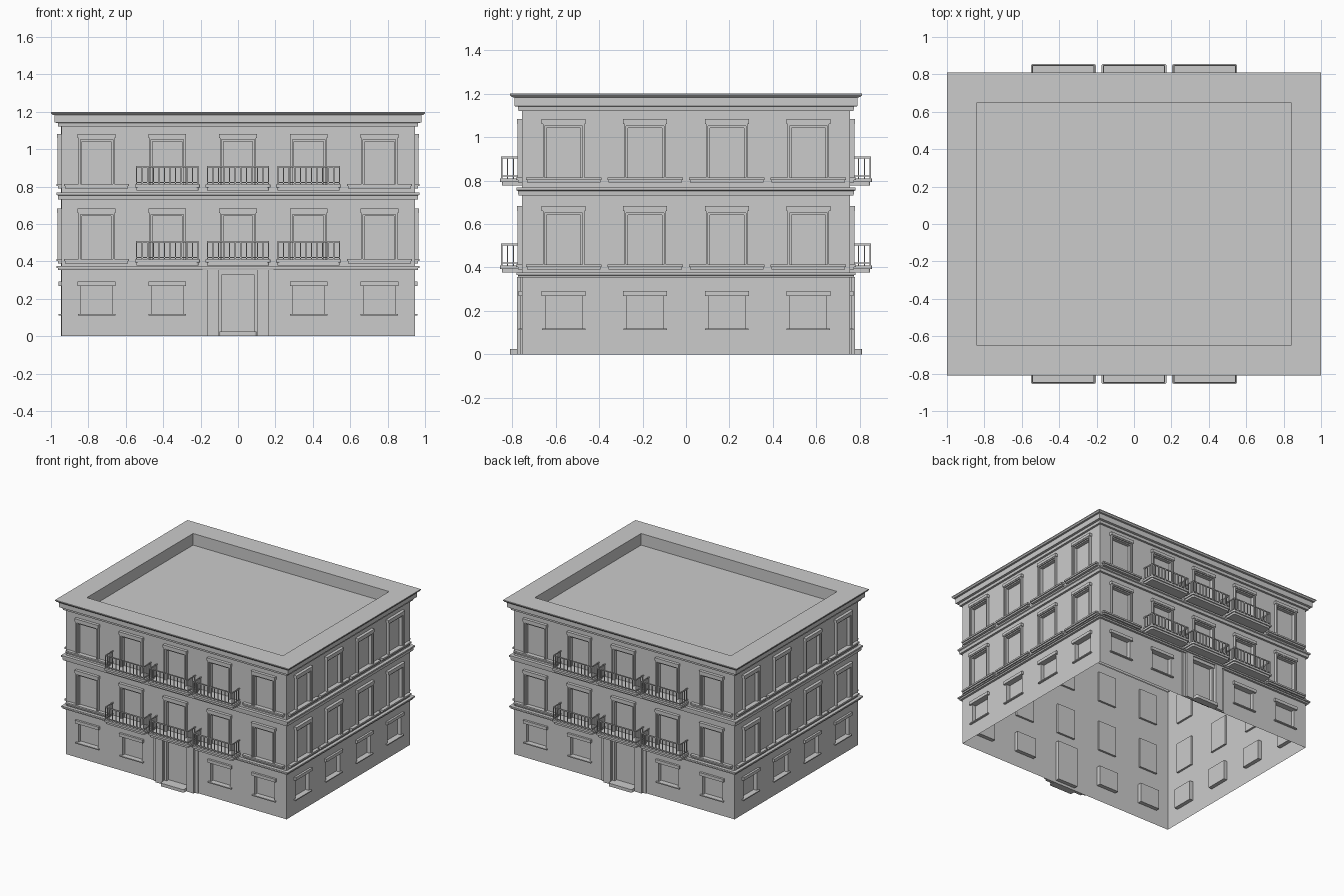
import bpy, bmesh
from math import pi
from mathutils import Matrix, Vector

if "Cube" in bpy.data.objects:
    bpy.data.objects.remove(bpy.data.objects["Cube"])

HX, HY = 0.945, 0.755            # wall half sizes
WIN_FRONT = [-0.756, -0.378, 0, 0.378, 0.756]
WIN_SIDE = [-0.563, -0.188, 0.188, 0.563]
BALCONY = [-0.378, 0, 0.378]
FLOORS = [0.41, 0.81]            # sill-top height of the upper storeys
parts = {}


def part(name):
    return parts.setdefault(name, bmesh.new())


# Facade frames: local (u along wall, d outward, z up)
def facade(k):
    dist = HY if k % 2 == 0 else HX
    return lambda u, d, z: Matrix.Rotation(k * pi / 2, 3, 'Z') @ Vector((u, -dist - d, z))


def quad(bm, F, *pts):
    bm.faces.new([bm.verts.new(F(*p)) for p in pts])


def box(name, F, u0, u1, d0, d1, z0, z1, bevel=0.0):
    bm = part(name)
    v = [bm.verts.new(F(u, d, z)) for z in (z0, z1) for d in (d0, d1) for u in (u0, u1)]
    faces = [(2, 3, 7, 6), (0, 2, 6, 4), (1, 5, 7, 3), (0, 1, 3, 2), (4, 6, 7, 5)]
    if d0 != 0:                  # trim flush on the wall needs no back
        faces.append((0, 4, 5, 1))
    for f in faces:
        bm.faces.new([v[i] for i in f])
    if bevel:                    # round the two outer vertical corners
        edges = [e for e in bm.edges if set(e.verts) in ({v[2], v[6]}, {v[3], v[7]})]
        bmesh.ops.bevel(bm, geom=edges, offset=bevel, segments=3, affect='EDGES', profile=0.5)


# Wall sheet with recessed openings (u0, u1, z0, z1, depth)
def wall(F, half, top, holes):
    bm = part("walls")
    us = sorted({-half, half, *(h[0] for h in holes), *(h[1] for h in holes)})
    zs = sorted({0, top, *(h[2] for h in holes), *(h[3] for h in holes)})
    for a, b in zip(us, us[1:]):
        for c, d in zip(zs, zs[1:]):
            mu, mz = (a + b) / 2, (c + d) / 2
            if not any(h[0] < mu < h[1] and h[2] < mz < h[3] for h in holes):
                quad(bm, F, (a, 0, c), (b, 0, c), (b, 0, d), (a, 0, d))
    for u0, u1, z0, z1, r in holes:
        ring = [(u0, z0), (u1, z0), (u1, z1), (u0, z1)]
        quad(part("panes"), F, *[(u, -r, z) for u, z in ring])
        for i in range(4):
            p, q = ring[i], ring[(i + 1) % 4]
            quad(bm, F, (p[0], 0, p[1]), (q[0], 0, q[1]), (q[0], -r, q[1]), (p[0], -r, p[1]))


# Moulding that runs round the building, profile of (offset, z)
def moulding(name, profile, cap=False):
    bm = part(name)
    loops = [[bm.verts.new((sx * (HX + o), sy * (HY + o), z))
              for sx, sy in ((-1, -1), (1, -1), (1, 1), (-1, 1))] for o, z in profile]
    for A, B in zip(loops, loops[1:]):
        for i in range(4):
            j = (i + 1) % 4
            bm.faces.new((A[i], A[j], B[j], B[i]))
    if cap:
        bm.faces.new(loops[-1])


# Stepped surround and hood of a tall window
def tall_window(F, c, z):
    top = z + 0.25
    for w0, w1, d, up in ((0.087, 0.096, 0.02, 0), (0.078, 0.087, 0.011, 0.009)):
        for s in (-1, 1):
            a, b = sorted((c + s * w0, c + s * w1))
            box("window_frames", F, a, b, 0, d, z, top - up)
    box("window_frames", F, c - 0.087, c + 0.087, 0, 0.011, top - 0.018, top - 0.009)
    box("window_frames", F, c - 0.096, c + 0.096, 0, 0.02, top - 0.009, top)
    box("window_hoods", F, c - 0.101, c + 0.101, 0, 0.023, top, top + 0.022)


# Balcony slab with balustrade
def balcony(F, c, z):
    box("balcony_slabs", F, c - 0.174, c + 0.174, 0, 0.1, z - 0.016, z, 0.01)
    box("balcony_slabs", F, c - 0.166, c + 0.166, 0, 0.092, z - 0.032, z - 0.016, 0.01)
    h, t, w, out = 0.1, 0.003, 0.164, 0.092
    for z0, z1 in ((z + 0.008, z + 0.014), (z + h - 0.008, z + h)):
        box("railings", F, c - w - t, c + w + t, out - t, out + t, z0, z1)
        for s in (-1, 1):
            box("railings", F, c + s * w - t, c + s * w + t, 0, out - t, z0, z1)
    spots = [(c - w + i * 2 * w / 11, out) for i in range(12)]
    spots += [(c + s * w, d) for s in (-1, 1) for d in (0.012, 0.039, 0.066)]
    for u, d in spots:
        box("railings", F, u - t, u + t, d - t, d + t, z, z + h - 0.008)


# Door with pilasters and steps
def portal(F):
    for s in (-1, 1):
        for w0, w1, d, top in ((0.1, 0.19, 0.008, 0.36), (0.103, 0.164, 0.023, 0.357)):
            a, b = sorted((s * w0, s * w1))
            box("door_pilasters", F, a, b, 0, d, 0, top)
    box("door_lintel", F, -0.1, 0.1, 0, 0.008, 0.33, 0.36)
    box("door_steps", F, -0.1, 0.1, 0, 0.055, 0, 0.024, 0.012)


for k in range(4):
    F, front = facade(k), k % 2 == 0
    half, centres = (HX, WIN_FRONT) if front else (HY, WIN_SIDE)
    holes = []
    for c in centres:
        for z in FLOORS:
            holes.append((c - 0.078, c + 0.078, z, z + 0.232, 0.015))
            tall_window(F, c, z)
            if front and c in BALCONY:
                balcony(F, c, z)
            else:                # sill, in two thin steps
                e = 0.174
                box("sills", F, c - e, c + e, 0, 0.026, z - 0.008, z + 0.004)
                box("sills", F, c - e + 0.005, c + e - 0.005, 0, 0.018, z - 0.02, z - 0.008)
        if not (front and c == 0):
            # small ground-floor window
            holes.append((c - 0.084, c + 0.084, 0.118, 0.268, 0.03))
            box("ground_hoods", F, c - 0.101, c + 0.101, 0, 0.016, 0.268, 0.292)
            box("ground_sills", F, c - 0.1, c + 0.1, 0, 0.015, 0.112, 0.12)
    if front:
        holes.append((-0.086, 0.086, 0.02, 0.33, 0.03))
        portal(F)
    wall(F, half, 1.12, holes)

# String courses, crowning cornice and sunken roof
moulding("lower_band", [(0, 0.354), (0.016, 0.354), (0.018, 0.364), (0.025, 0.366), (0.025, 0.376), (0, 0.376)])
moulding("middle_band", [(0, 0.73), (0.016, 0.73), (0.018, 0.752), (0.025, 0.756), (0.025, 0.768), (0, 0.768)])
moulding("cornice_roof", [(0, 1.12), (0.016, 1.12), (0.018, 1.14), (0.035, 1.142), (0.035, 1.182),
                          (0.047, 1.184), (0.055, 1.194), (0.055, 1.2), (-0.105, 1.2), (-0.105, 1.11)], cap=True)

for name, bm in parts.items():
    bmesh.ops.remove_doubles(bm, verts=bm.verts[:], dist=1e-5) if name == "walls" else None
    if name != "panes":
        bmesh.ops.recalc_face_normals(bm, faces=bm.faces[:])
    me = bpy.data.meshes.new(name)
    bm.to_mesh(me)
    bm.free()
    bpy.context.collection.objects.link(bpy.data.objects.new(name, me))
